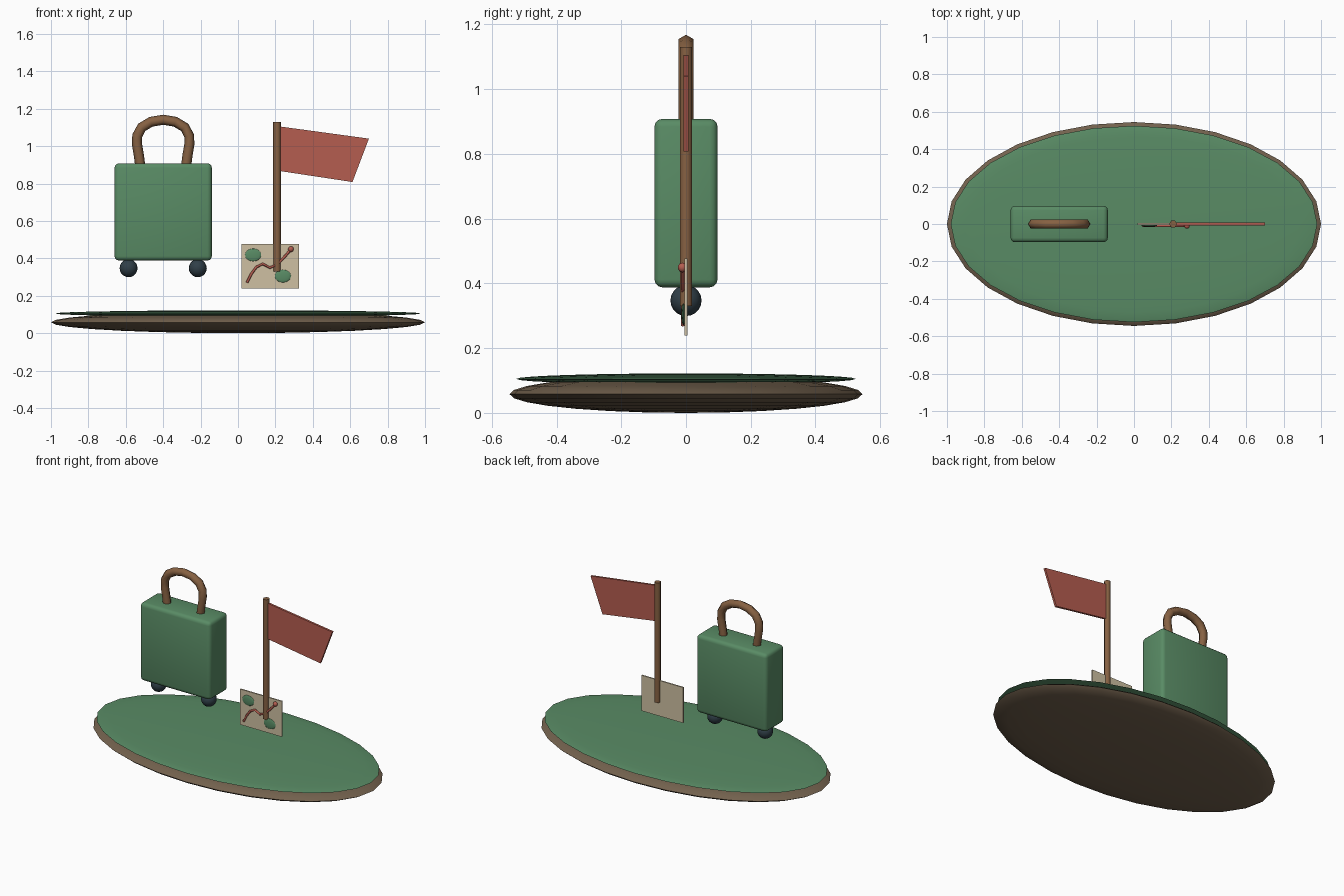
import bpy, bmesh, math
from mathutils import Vector

if "Cube" in bpy.data.objects:
    bpy.data.objects.remove(bpy.data.objects["Cube"])


def material(name, rgb):
    m = bpy.data.materials.new(name)
    m.diffuse_color = (*rgb, 1)
    m.use_nodes = True
    m.node_tree.nodes["Principled BSDF"].inputs["Base Color"].default_value = m.diffuse_color
    return m


GREEN = material("green", (0.10, 0.26, 0.13))
EARTH = material("earth", (0.17, 0.12, 0.075))
WOOD = material("wood", (0.24, 0.12, 0.055))
RED = material("red", (0.46, 0.11, 0.08))
PAPER = material("paper", (0.62, 0.53, 0.36))
DARK = material("dark", (0.03, 0.05, 0.065))


def finish(bm, name, mat, smooth=True):
    bmesh.ops.recalc_face_normals(bm, faces=bm.faces)
    me = bpy.data.meshes.new(name)
    bm.to_mesh(me)
    bm.free()
    me.materials.append(mat)
    ob = bpy.data.objects.new(name, me)
    bpy.context.collection.objects.link(ob)
    if smooth:
        bpy.ops.object.select_all(action='DESELECT')
        ob.select_set(True)
        bpy.context.view_layer.objects.active = ob
        bpy.ops.object.shade_smooth_by_angle(angle=math.radians(62))
    return ob


def ellipsoid(name, loc, radii, mat, seg=16, rings=10):
    bm = bmesh.new()
    bmesh.ops.create_uvsphere(bm, u_segments=seg, v_segments=rings, radius=1)
    bmesh.ops.scale(bm, vec=radii, verts=bm.verts)
    bmesh.ops.translate(bm, vec=loc, verts=bm.verts)
    return finish(bm, name, mat)


def box(name, loc, size, mat, bevel=0):
    bm = bmesh.new()
    bmesh.ops.create_cube(bm, size=1)
    bmesh.ops.scale(bm, vec=size, verts=bm.verts)
    bmesh.ops.translate(bm, vec=loc, verts=bm.verts)
    if bevel:
        bmesh.ops.bevel(bm, geom=bm.edges[:], offset=bevel, segments=3,
                        profile=0.5, affect='EDGES')
    return finish(bm, name, mat, bevel > 0)


def tube(name, path, y, r, mat, sides=6):
    """Capped tube along a path of (x, z) points in an upright plane."""
    pts = [Vector((x, y, z)) for x, z in path]
    bm = bmesh.new()
    rings = []
    for i, p in enumerate(pts):
        t = (pts[min(i + 1, len(pts) - 1)] - pts[max(i - 1, 0)]).normalized()
        n = Vector((t.z, 0, -t.x))
        angles = [2 * math.pi * k / sides for k in range(sides)]
        rings.append([bm.verts.new(p + n * r * math.cos(a) + Vector((0, r * math.sin(a), 0)))
                      for a in angles])
    for a, b in zip(rings, rings[1:]):
        for k in range(sides):
            j = (k + 1) % sides
            bm.faces.new((a[k], a[j], b[j], b[k]))
    bm.faces.new(rings[0])
    bm.faces.new(rings[-1])
    return finish(bm, name, mat)


def plate(name, outline, half, mat):
    """Flat upright sheet from an (x, z) outline."""
    bm = bmesh.new()
    f = bm.faces.new([bm.verts.new((x, -half, z)) for x, z in outline])
    ext = bmesh.ops.extrude_face_region(bm, geom=[f])
    verts = [v for v in ext["geom"] if isinstance(v, bmesh.types.BMVert)]
    bmesh.ops.translate(bm, vec=(0, 2 * half, 0), verts=verts)
    # restore the front face if the extrusion consumed it
    if len(bm.faces) < len(outline) + 2:
        bmesh.ops.holes_fill(bm, edges=bm.edges[:], sides=0)
    return finish(bm, name, mat, False)


# Oval island: earth below, grass on top
ellipsoid("island_base", (0, 0, 0.058), (1, 0.545, 0.058), EARTH, 28, 14)
ellipsoid("island_grass", (0, 0, 0.105), (0.98, 0.525, 0.017), GREEN, 28, 14)

# Suitcase with two wheels and an arched handle
box("suitcase_body", (-0.40, 0, 0.648), (0.52, 0.195, 0.52), GREEN, 0.024)
for side, dx in (("left", -0.185), ("right", 0.185)):
    ellipsoid("suitcase_wheel_" + side, (-0.40 + dx, 0, 0.347), (0.048,) * 3, DARK)
half = [(-0.122, 0.89), (-0.13, 0.95), (-0.14, 1.01), (-0.139, 1.055),
        (-0.115, 1.10), (-0.065, 1.13)]
arch = half + [(0, 1.141)] + [(-x, z) for x, z in reversed(half)]
tube("suitcase_handle", [(x - 0.40, z) for x, z in arch], 0, 0.027, WOOD)

# Flag on its pole
tube("flag_pole", [(0.209, 0.33), (0.209, 1.13)], 0, 0.021, WOOD)
plate("flag_cloth", [(0.215, 1.106), (0.70, 1.04), (0.612, 0.808), (0.215, 0.868)], 0.007, RED)

# Map sheet with patches, route and end marker
box("map_sheet", (0.173, 0, 0.358), (0.308, 0.009, 0.237), PAPER)
for name, x, z in (("upper", 0.081, 0.418), ("lower", 0.240, 0.305)):
    ellipsoid("map_patch_" + name, (x, -0.008, z), (0.043, 0.006, 0.034), GREEN)
tube("map_route", [(0.048, 0.27), (0.072, 0.318), (0.098, 0.353), (0.132, 0.37), (0.170, 0.35),
                   (0.208, 0.366), (0.246, 0.405), (0.283, 0.447)], -0.010, 0.007, RED)
ellipsoid("map_marker", (0.283, -0.011, 0.449), (0.015, 0.014, 0.015), RED, 12, 8)
